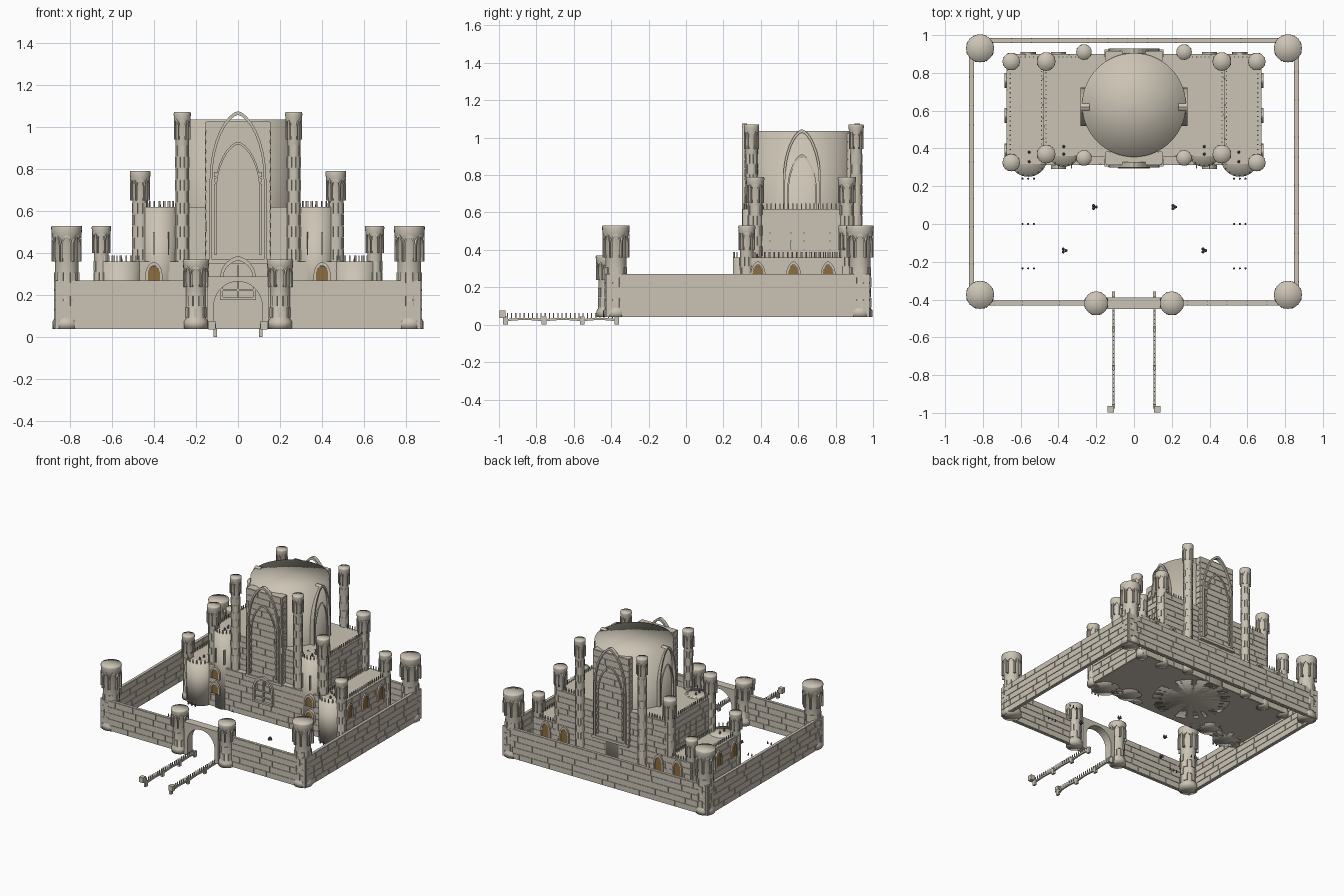
import bpy, bmesh, math, random
from mathutils import Matrix, Vector

if "Cube" in bpy.data.objects:
    bpy.data.objects.remove(bpy.data.objects["Cube"])
random.seed(4)

def material(name, col):
    m = bpy.data.materials.new(name)
    m.diffuse_color = (*col, 1)
    m.use_nodes = True
    m.node_tree.nodes["Principled BSDF"].inputs["Base Color"].default_value = m.diffuse_color
    return m
STONE = material("stone", (0.60, 0.55, 0.46))
WOOD = material("wood", (0.27, 0.15, 0.05))
PLANT = material("plant", (0.22, 0.13, 0.2))

def finish(bm, name, mat=STONE, smooth=False):
    bmesh.ops.recalc_face_normals(bm, faces=bm.faces)
    for f in bm.faces:
        f.smooth = smooth
    me = bpy.data.meshes.new(name)
    bm.to_mesh(me)
    bm.free()
    me.materials.append(mat)
    ob = bpy.data.objects.new(name, me)
    bpy.context.collection.objects.link(ob)
    return ob

def place(x, y, z=0, deg=0):
    return Matrix.Translation((x, y, z)) @ Matrix.Rotation(math.radians(deg), 4, 'Z')

def box(bm, M, c, s):
    bmesh.ops.create_cube(bm, size=1, matrix=M @ Matrix.Translation(c) @ Matrix.Diagonal((*s, 1)))

def span(bm, x0, x1, y0, y1, z0, z1):
    box(bm, Matrix(), ((x0+x1)/2, (y0+y1)/2, (z0+z1)/2), (x1-x0, y1-y0, z1-z0))

def lathe(bm, x, y, prof, seg=24):
    rings = [[bm.verts.new((x + r*math.cos(2*math.pi*i/seg), y + r*math.sin(2*math.pi*i/seg), z))
              for i in range(seg)] for r, z in prof]
    for a, b in zip(rings, rings[1:]):
        for i in range(seg):
            j = (i+1) % seg
            bm.faces.new((a[i], a[j], b[j], b[i]))
    for ring, z in ((rings[0], prof[0][1]), (rings[-1], prof[-1][1])):
        c = bm.verts.new((x, y, z))
        for i in range(seg):
            bm.faces.new((ring[i], ring[(i+1) % seg], c))

def arch(w, z0, zs, za, n=8):
    # pointed arch outline, feet first
    side = [(w*math.cos(t*math.pi/2)**1.25, zs + (za-zs)*math.sin(t*math.pi/2)**0.95)
            for t in (i/n for i in range(n))]
    right = [(w, z0)] + side
    return right + [(0, za)] + [(-u, v) for u, v in reversed(right)]

def plate(bm, M, pts, d0, d1):
    # outline extruded from depth d0 to d1 towards local -y
    a = [bm.verts.new(M @ Vector((u, -d0, v))) for u, v in pts]
    b = [bm.verts.new(M @ Vector((u, -d1, v))) for u, v in pts]
    bm.faces.new(a)
    bm.faces.new(b)
    for i in range(len(pts)):
        j = (i+1) % len(pts)
        bm.faces.new((a[i], a[j], b[j], b[i]))

def frame(bm, M, w, z0, zs, za, t, d0, d1):
    # moulding between two pointed arches
    o, n = arch(w, z0, zs, za), arch(w-t, z0, zs, za-1.5*t)
    for i in range(len(o)-1):
        plate(bm, M, [o[i], o[i+1], n[i+1], n[i]], d0, d1)

def bricks(bm, p0, p1, z0, z1, thick, course=0.046, length=0.15, gap=0.005):
    # running bond of raised stones along a line
    d = Vector(p1) - Vector(p0)
    L = d.length
    M = place(*p0, 0, math.degrees(math.atan2(d.y, d.x)))
    n = max(1, round((z1-z0)/course))
    h = (z1-z0)/n
    for k in range(n):
        s = -random.uniform(0, length)
        while s < L:
            e = s + length*random.choice((0.7, 1, 1.3))
            a, b = max(s, 0) + gap/2, min(e, L) - gap/2
            if b - a > 0.01:
                box(bm, M, ((a+b)/2, 0, z0+(k+.5)*h), (b-a, thick, h-gap))
            s = e

def block(bm, x0, x1, y0, y1, z0, z1):
    span(bm, x0, x1, y0, y1, z0, z1)
    c = [(x0, y0), (x1, y0), (x1, y1), (x0, y1)]
    for a, b in zip(c, c[1:]+c[:1]):
        bricks(bm, a, b, z0, z1, 0.008)

# outer wall
bm = bmesh.new()
W, F, B = 0.86, -0.418, 0.972
for a, b in (((-W, B), (W, B)), ((-W, F), (-W, B)), ((W, F), (W, B)), ((-W, F), (-.14, F)), ((.14, F), (W, F))):
    span(bm, min(a[0], b[0])-.01, max(a[0], b[0])+.01, a[1]-.01, b[1]+.01, .04, .27)
    bricks(bm, a, b, .04, .27, .028)
finish(bm, "outer_wall")

# gate with arched opening
bm = bmesh.new()
opening = [(.115*math.cos(math.pi*i/16), .15+.115*math.sin(math.pi*i/16)) for i in range(17)]
edge = [(.115, .04)] + opening + [(-.115, .04)]
outer = [(.145, .04)] + [(.145*min(1, max(-1, 1.6*math.cos(math.pi*i/16))), .29 if 3 < i < 13 else .15+.14*min(1, i/4, (16-i)/4)) for i in range(17)] + [(-.145, .04)]
for i in range(len(edge)-1):
    plate(bm, place(0, F), [edge[i], edge[i+1], outer[i+1], outer[i]], -.03, .032)
finish(bm, "gate_arch")

# round towers
def tower(name, x, y, R, z0, z1, hh):
    r = R*0.76
    zh = z1 - hh
    bm = bmesh.new()
    lathe(bm, x, y, [(R*.92, z0), (R*.92, z0+.035), (r, z0+.05), (r, zh), (R*.84, zh+hh*.15), (R*.84, zh+hh*.6),
                     (R*.95, zh+hh*.7), (R, z1-.008), (R*.97, z1)])
    finish(bm, name, STONE, True)
    bm = bmesh.new()
    step = 0.055
    for k in range(int((zh-z0-.05)/step)):
        for i in range(6):
            M = place(x, y, 0, i*60 + 30*(k % 2))
            box(bm, M, (0, -r, z0+.05+step*(k+.5)), (r*.5, r*.16, step*.9))
    for i in range(8):
        frame(bm, place(x, y, 0, i*45), R*.36, zh, zh+hh*.42, zh+hh*.75, R*.1, R*.7, R*.97)
    finish(bm, name + "_stonework")

for s in (-1, 1):
    for y in (-.375, .93):
        tower("corner_tower", s*.815, y, .074, .04, .53, .17)
    tower("gate_tower", s*.2, -.42, .063, .04, .37, .13)
    for y in (.325, .86):
        tower("low_turret", s*.65, y, .046, .04, .53, .13)
    for y in (.37, .86):
        tower("middle_turret", s*.465, y, .049, .04, .79, .14)
    for y in (.35, .91):
        tower("high_turret", s*.265, y, .041, .04, 1.07, .13)

# keep tiers
bm = bmesh.new()
block(bm, -.672, .672, .317, .895, .04, .36)
finish(bm, "lower_tier")
bm = bmesh.new()
block(bm, -.475, .475, .36, .895, .36, .62)
finish(bm, "upper_tier")

# great drum and round bays
bm = bmesh.new()
lathe(bm, 0, .63, [(.275, .04), (.275, 1.035)], 64)
finish(bm, "great_drum", STONE, True)
for s in (-1, 1):
    for x, y, r, z in ((.56, .35, .1, .36), (.372, .39, .087, .62)):
        bm = bmesh.new()
        lathe(bm, s*x, y, [(r, .04), (r, z)], 40)
        finish(bm, "round_bay", STONE, True)

# front and back portal slabs
for y0, y1, yf, deg in ((.317, .38, .317, 0), (.865, .912, .912, 180)):
    bm = bmesh.new()
    block(bm, -.15, .15, y0, y1, .36, 1.025)
    finish(bm, "portal_slab")
    bm = bmesh.new()
    M = place(0, yf, 0, deg)
    span(bm, -.155, .155, yf-.012, yf+.012, .35, .37)
    frame(bm, M, .135, .37, .74, 1.075, .012, -.01, .018)
    frame(bm, M, .112, .39, .68, .93, .009, 0, .013)
    for s in (-1, 1):
        for k in range(14):
            box(bm, M, (s*(.105+.004*(k % 2)), 0, .41+k*.028), (.012, .03, .022))
            box(bm, M, (s*.15, .02, .40+k*.044), (.014, .018, .024))
    finish(bm, "portal_moulding")

# drum side arches
bm = bmesh.new()
for s in (-1, 1):
    M = place(s*.265, .62, 0, 90*s)
    frame(bm, M, .102, .62, .76, 1.045, .012, -.03, .018)
    frame(bm, M, .08, .62, .70, .91, .009, -.02, .012)
finish(bm, "side_arches")

# central window
bm = bmesh.new()
M = place(0, .317)
frame(bm, M, .085, .18, .28, .385, .014, 0, .02)
box(bm, M, (0, -.008, .185), (.17, .03, .014))
for c, sz in (((0, -.008, .26), (.008, .014, .16)), ((0, -.008, .27), (.15, .014, .008)), ((0, -.008, .225), (.15, .014, .008))):
    box(bm, M, c, sz)
finish(bm, "central_window")

# wooden doors and shutters in stone frames
spots = [(s*.4, .303, z, 0) for s in (-1, 1) for z in (.15, .265)]
spots += [(s*x, .897, .235, 180) for s in (-1, 1) for x in (.4, .56)]
spots += [(s*.673, y, .215, 90*s) for s in (-1, 1) for y in (.385, .575, .76)]
leaf, rim = bmesh.new(), bmesh.new()
for x, y, z, deg in spots:
    h = .075 if deg == 0 else .105
    M = place(x, y, z, deg)
    plate(leaf, M, arch(.029, 0, h*.45, h), -.012, .008)
    frame(rim, M, .04, 0, h*.45, h+.018, .011, -.012, .013)
finish(leaf, "shutters", WOOD)
finish(rim, "shutter_frames")

# upper tier slits and parapet spikes
bm = bmesh.new()
for s in (-1, 1):
    for y in (.45, .56, .63, .77):
        span(bm, s*.478-.006, s*.478+.006, y-.004, y+.004, .39, .52)
    for x in (.33, .40):
        span(bm, s*x-.003, s*x+.003, .295, .33, .39, .50)
finish(bm, "slits")
bm = bmesh.new()
def spike(x, y, z):
    box(bm, Matrix(), (x, y, z+.014), (.006, .006, .03))
for s in (-1, 1):
    for k in range(19):
        spike(s*.655, .37+k*.025, .36)
        spike(s*.49, .40+k*.024, .36)
        spike(s*.465, .41+k*.023, .62)
    for k in range(6):
        spike(s*(.51+k*.022), .885, .36)
        spike(s*(.31+k*.022), .885, .62)
    for bx, by, r, z in ((.56, .35, .095, .36), (.372, .39, .082, .62)):
        for k in range(9):
            a = math.radians(200 + k*17.5)
            spike(s*bx + r*math.cos(a), by + r*math.sin(a), z)
finish(bm, "parapet_spikes")

# bridge railings
bm = bmesh.new()
for s in (-1, 1):
    x = s*.108
    ys = [-.965, -.76, -.555, -.37]
    for y in ys:
        span(bm, x-.008, x+.008, y-.013, y+.013, 0, .045)
    for a, b in zip(ys, ys[1:]):
        top = [(a+(b-a)*i/8, .03+.007*math.sin(math.pi*i/8)) for i in range(9)]
        plate(bm, place(x, 0, 0, 90), top + [(u, v-.012) for u, v in reversed(top)], -.006, .006)
    for k in range(26):
        y = -.955 + k*.0225
        span(bm, x-.003, x+.003, y-.003, y+.003, .03, .062)
    span(bm, s*.124-.017, s*.124+.017, -.998, -.964, .037, .077)
finish(bm, "bridge_railings")

# courtyard plants
bm = bmesh.new()
def plant(x, y, z, r):
    bmesh.ops.create_cone(bm, cap_ends=True, segments=6, radius1=r, radius2=r*.4, depth=.02,
                          matrix=Matrix.Translation((x, y, z+.01)))
for s in (-1, 1):
    for x, y in ((.21, .09), (.37, -.14)):
        for k in range(3):
            plant(s*x+.009*math.cos(k*2.1), y+.009*math.sin(k*2.1), .04, .009)
    for y in (0, -.235, .24):
        for x in (.53, .56, .59):
            plant(s*x, y, .04, .006)
    for x, y, z in ((.555, .38, .36), (.555, .33, .36), (.372, .41, .62), (.372, .37, .62)):
        plant(s*x, y, z, .008)
finish(bm, "courtyard_plants", PLANT)
